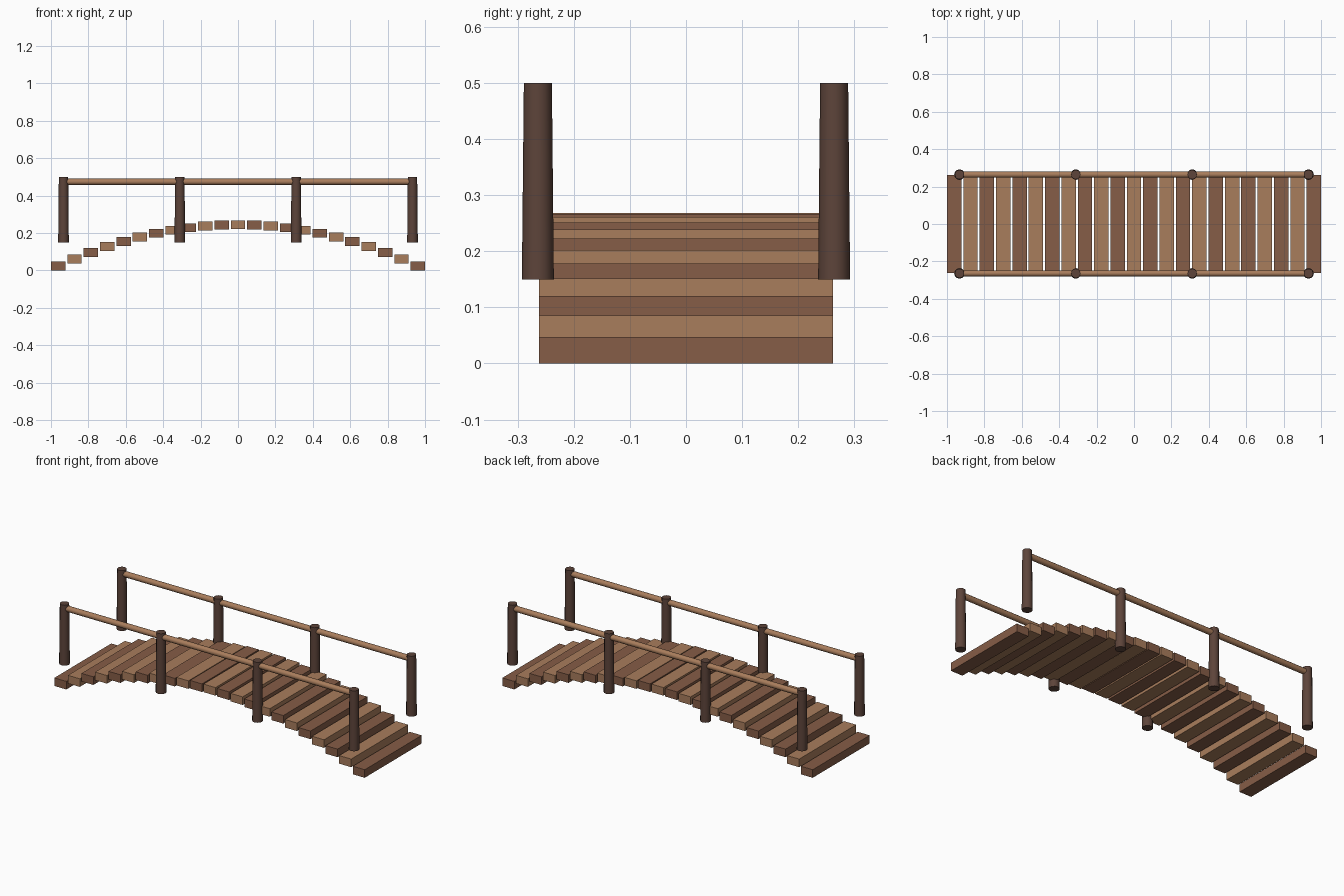
import bpy
import math

cube = bpy.data.objects.get("Cube")
if cube:
    bpy.data.objects.remove(cube, do_unlink=True)


def material(name, rgb):
    """Flat material from 8-bit sRGB values, converted to linear."""
    linear = [((c / 255 + 0.055) / 1.055) ** 2.4 for c in rgb]
    mat = bpy.data.materials.new(name)
    mat.use_nodes = True
    mat.diffuse_color = (*linear, 1)
    mat.node_tree.nodes["Principled BSDF"].inputs["Base Color"].default_value = (*linear, 1)
    return mat


light_wood = material("light wood", (169, 125, 92))
brown_wood = material("brown wood", (134, 93, 71))
dark_wood = material("dark wood", (93, 68, 58))


def finish(name, mat, smooth=False):
    obj = bpy.context.object
    obj.name = name
    obj.data.materials.append(mat)
    if smooth:
        bpy.ops.object.shade_smooth_by_angle(angle=math.radians(40))
    return obj


# Deck planks laid along a parabolic arch, alternating in colour
PLANKS = 23
WIDTH, DEPTH, THICK = 0.077, 0.524, 0.047
RISE = 0.221
for i in range(PLANKS):
    t = i / (PLANKS - 1)
    x = (2 * t - 1) * (1 - WIDTH / 2)
    z = THICK / 2 + RISE * 4 * t * (1 - t)
    bpy.ops.mesh.primitive_cube_add(size=1, location=(x, 0, z))
    bpy.context.object.scale = (WIDTH, DEPTH, THICK)
    bpy.ops.object.transform_apply(location=False, rotation=False, scale=True)
    finish(f"plank_{i + 1}", light_wood if i % 2 else brown_wood)

# Tapered posts and a straight handrail on each side
POST_X = 0.933
SIDE_Y = 0.264
BOTTOM, TOP = 0.15, 0.5
for side, y in (("front", -SIDE_Y), ("back", SIDE_Y)):
    for i in range(4):
        x = POST_X * (2 * i / 3 - 1)
        bpy.ops.mesh.primitive_cone_add(
            vertices=12, radius1=0.0285, radius2=0.025, depth=TOP - BOTTOM,
            location=(x, y, (BOTTOM + TOP) / 2))
        finish(f"{side}_post_{i + 1}", dark_wood, True)
    bpy.ops.mesh.primitive_cylinder_add(
        vertices=12, radius=0.0165, depth=2 * POST_X,
        location=(0, y, 0.474), rotation=(0, math.pi / 2, 0))
    finish(f"{side}_handrail", light_wood, True)
